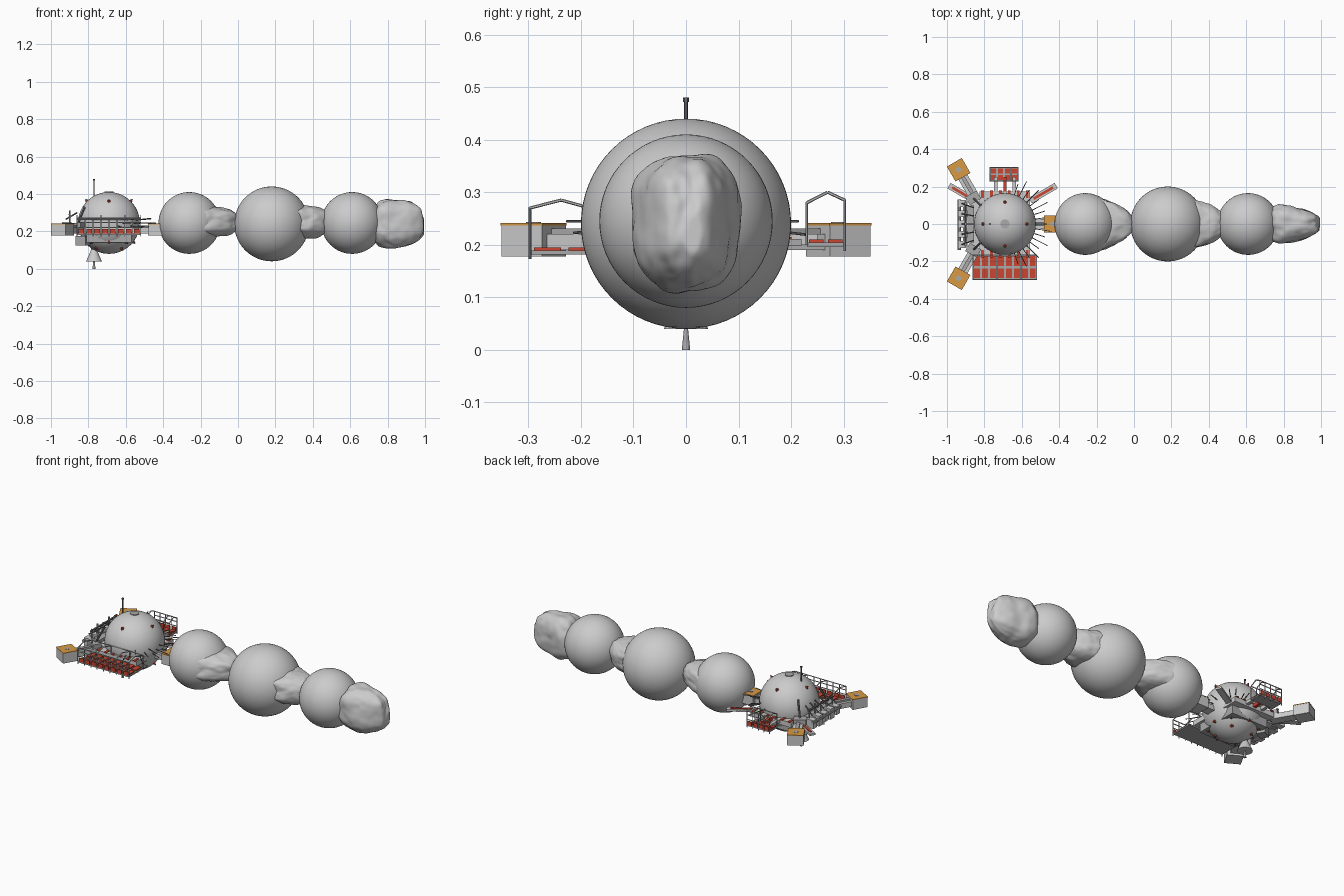
import bpy, bmesh, math
from math import radians, cos, sin, pi
from mathutils import Vector, Matrix, noise

if "Cube" in bpy.data.objects:
    bpy.data.objects.remove(bpy.data.objects["Cube"])


def material(name, rgb):
    m = bpy.data.materials.new(name)
    m.use_nodes = True
    m.diffuse_color = (*rgb, 1)
    m.node_tree.nodes["Principled BSDF"].inputs["Base Color"].default_value = (*rgb, 1)
    return m


MATS = [material("pale grey", (0.6, 0.6, 0.6)), material("red", (0.6, 0.06, 0.03)),
        material("orange", (0.68, 0.32, 0.06)), material("dark grey", (0.16, 0.16, 0.17)),
        material("mid grey", (0.4, 0.4, 0.41))]
PALE, RED, ORANGE, DARK, MID = range(5)


class Part:
    """Collects boxes, rods and cones into one named mesh."""

    def __init__(self, name):
        self.name, self.bm = name, bmesh.new()

    def paint(self, verts, mat):
        for f in {f for v in verts for f in v.link_faces}:
            f.material_index = mat

    def box(self, centre, size, mat=PALE, turn=0, tilt=0):
        m = (Matrix.Translation(centre) @ Matrix.Rotation(radians(turn), 4, 'Z')
             @ Matrix.Rotation(radians(tilt), 4, 'X') @ Matrix.Diagonal((*size, 1)))
        self.paint(bmesh.ops.create_cube(self.bm, size=1, matrix=m)["verts"], mat)

    def rod(self, a, b, r, mat=MID, r2=None, sides=6):
        a, b = Vector(a), Vector(b)
        d = b - a
        m = Matrix.Translation((a + b) / 2) @ d.to_track_quat('Z', 'Y').to_matrix().to_4x4()
        made = bmesh.ops.create_cone(self.bm, cap_ends=True, segments=sides, radius1=r,
                                     radius2=r if r2 is None else r2, depth=d.length, matrix=m)
        self.paint(made["verts"], mat)

    def finish(self, smooth=False):
        me = bpy.data.meshes.new(self.name)
        self.bm.to_mesh(me)
        self.bm.free()
        for m in MATS:
            me.materials.append(m)
        ob = bpy.data.objects.new(self.name, me)
        bpy.context.collection.objects.link(ob)
        if smooth:
            me.shade_smooth()
        return ob


def ball(name, x, z, r):
    p = Part(name)
    bmesh.ops.create_uvsphere(p.bm, u_segments=64, v_segments=32, radius=r,
                              matrix=Matrix.Translation((x, 0, z)))
    p.finish(True)


def rock(name, centre, half, taper, seed, rough=0.09):
    # Lumpy squared ellipsoid, narrowing in y towards +x
    p = Part(name)
    bmesh.ops.create_icosphere(p.bm, subdivisions=5, radius=1)
    for v in p.bm.verts:
        n = v.co.normalized()
        n /= sum(abs(c) ** 2.8 for c in n) ** (1 / 2.8)
        lump = noise.noise(n * 1.6 + Vector((seed, 0, 0))) + 0.4 * noise.noise(n * 3.5 + Vector((0, seed, 0)))
        n *= 1 + rough * lump
        n.x = max(-1, min(1, n.x))
        n.y *= 1 - taper * (n.x + 1) / 2
        n.z *= 1 - taper * 0.35 * (n.x + 1) / 2
        v.co = [c + h * k for c, h, k in zip(centre, half, n)]
    p.finish(True)


# Chain of large spheres joined by rocks
ball("body_sphere", -0.69, 0.245, 0.165)
ball("near_sphere", -0.26, 0.245, 0.165)
ball("middle_sphere", 0.18, 0.24, 0.2)
ball("far_sphere", 0.61, 0.245, 0.165)
rock("near_rock", (-0.14, 0, 0.25), (0.14, 0.18, 0.09), 0.6, 3.1)
rock("middle_rock", (0.37, 0, 0.25), (0.12, 0.16, 0.095), 0.55, 7.4)
rock("end_rock", (0.855, 0, 0.242), (0.14, 0.125, 0.138), 0.5, 5.2)

HUB = Vector((-0.77, 0, 0))

# Three legs with box feet and orange lids
for side, ang in (("left", 0), ("back", 120), ("front", 240)):
    d = Vector((cos(radians(ang)), sin(radians(ang)), 0))
    p = Part(side + "_leg")
    foot = HUB + d * 0.335
    p.box(foot + Vector((0, 0, 0.208)), (0.09, 0.09, 0.06), PALE, ang)
    p.box(foot + Vector((0, 0, 0.239)), (0.092, 0.092, 0.004), ORANGE, ang)
    p.rod(foot + Vector((0, 0, 0.24)), foot + Vector((0, 0, 0.243)), 0.014, MID, sides=12)
    p.box(HUB + d * 0.23 + Vector((0, 0, 0.205)), (0.16, 0.055, 0.03), PALE, ang)
    p.box(HUB + d * 0.23 + Vector((0, 0, 0.225)), (0.13, 0.02, 0.012), MID, ang)
    p.finish()

# Deck around the body sphere with red strips
p = Part("deck")
p.box((-0.69, 0, 0.205), (0.27, 0.35, 0.03))
p.box((-0.74, 0, 0.205), (0.26, 0.24, 0.034))
p.box((-0.69, 0, 0.165), (0.24, 0.27, 0.05), MID)
for s in (-1, 1):
    for i in range(6):
        p.box((-0.81 + i * 0.048, s * 0.16, 0.221), (0.014, 0.04, 0.006), RED)
p.finish()


def tray(name, x0, x1, y0, y1, z, rows, cols, out):
    # Tray of red panels enclosed by a post-and-rail frame
    p = Part(name)
    w, d = x1 - x0, y1 - y0
    p.box(((x0 + x1) / 2, (y0 + y1) / 2, z), (w, d, 0.008), MID)
    for i in range(cols):
        x = x0 + w * (i + 0.5) / cols
        for j in range(rows):
            y = y0 + d * (j + 0.5) / rows
            p.box((x, y, z + 0.007), (w / cols * 0.75, d / rows * 0.78, 0.006), RED)
        p.box((x, out, z + 0.015), (w / cols * 0.7, 0.005, 0.024), RED)
    inner = y1 if out == y0 else y0
    for i in range(cols + 1):
        x = x0 + w * i / cols
        top = (x, out, z + 0.085)
        p.rod((x, out, z - 0.012), top, 0.0025)
        if i % 3 == 0 or i == cols:
            mid = (x, out * 0.55 + inner * 0.45, z + 0.1)
            p.rod(top, mid, 0.003, PALE)
            p.rod(mid, (x, inner, z + 0.08), 0.003, PALE)
            p.rod((x, inner, z), (x, inner, z + 0.08), 0.0025)
    for h in (0.035, 0.062, 0.085):
        p.rod((x0, out, z + h), (x1, out, z + h), 0.003, PALE)
    p.rod((x0, inner, z + 0.08), (x1, inner, z + 0.08), 0.003, PALE)
    p.finish()


tray("front_tray", -0.86, -0.52, -0.297, -0.165, 0.185, 2, 8, -0.297)
tray("back_tray", -0.77, -0.62, 0.23, 0.302, 0.2, 2, 4, 0.302)
p = Part("back_tray_arms")
for x in (-0.74, -0.69, -0.64):
    p.box((x, 0.2, 0.21), (0.018, 0.1, 0.02), RED if x == -0.69 else PALE)
p.finish()

# Two angled red panels at the back corners
p = Part("angled_panels")
for x, turn in ((-0.92, -30), (-0.485, 30)):
    p.box((x, 0.165, 0.205), (0.16, 0.034, 0.012), PALE, turn)
    p.box((x, 0.165, 0.212), (0.12, 0.014, 0.006), RED, turn)
p.finish()

# Instrument cluster on the right side
p = Part("instrument_cluster")
p.box((-0.885, 0, 0.215), (0.06, 0.2, 0.05), MID)
for i in range(5):
    y = -0.11 + i * 0.055
    p.box((-0.915, y, 0.22), (0.05, 0.036, 0.05 + 0.012 * (i % 2)), PALE)
    p.rod((-0.9, y, 0.2), (-0.9, y, 0.3 + 0.012 * (i % 2)), 0.005, MID)
    p.rod((-0.92, y, 0.265), (-0.86, y * 0.8, 0.3), 0.004, DARK)
p.rod((-0.9, -0.12, 0.29), (-0.9, 0.12, 0.29), 0.006, DARK)
p.rod((-0.935, -0.14, 0.23), (-0.935, 0.13, 0.23), 0.009, MID, sides=8)
for s in (-1, 1):
    p.box((-0.86, s * 0.14, 0.22), (0.07, 0.05, 0.05), MID, s * 30)
    p.rod((-0.86, s * 0.14, 0.23), (-0.82, s * 0.1, 0.33), 0.006, DARK)
p.finish()

# Thin spines spreading from the body
p = Part("spines")
for i in range(17):
    a = radians(-72 + i * 9)
    d = Vector((cos(a), sin(a), 0.1 * (i % 3 - 1)))
    c = Vector((-0.69, 0, 0.245))
    p.rod(c + d * 0.15, c + d * (0.225 + 0.03 * (i % 2)), 0.0025, DARK)
p.finish()

# Small red thrusters on the sphere, two rings below and one above
p = Part("thrusters")
for lat, count, start in ((45, 4, 90), (-38, 8, 0), (-55, 4, 45)):
    for i in range(count):
        a, t = radians(start) + 2 * pi * i / count, radians(lat)
        d = Vector((cos(a) * cos(t), sin(a) * cos(t), sin(t)))
        c = Vector((-0.69, 0, 0.245))
        p.rod(c + d * 0.16, c + d * 0.171, 0.013, RED, 0.006)
        p.rod(c + d * 0.165, c + d * 0.178, 0.004, DARK)
p.finish()

# Mast on top and top cap
p = Part("mast")
p.rod((-0.77, 0, 0.37), (-0.77, 0, 0.472), 0.0035, DARK)
p.rod((-0.77, 0, 0.472), (-0.77, 0, 0.48), 0.006, DARK)
p.rod((-0.69, 0, 0.4), (-0.69, 0, 0.412), 0.025, MID, sides=16)
p.finish()

# Engine bell and probe underneath
p = Part("engine_bell")
p.rod((-0.77, 0, 0.04), (-0.77, 0, 0.1), 0.042, PALE, 0.016, 24)
p.rod((-0.77, 0, 0.09), (-0.77, 0, 0.18), 0.016, MID, sides=12)
p.rod((-0.77, 0, 0), (-0.77, 0, 0.04), 0.008, MID, 0.004, 12)
for s in (-1, 1):
    p.box((-0.83, s * 0.075, 0.15), (0.06, 0.05, 0.05), MID, s * 30)
p.finish()
